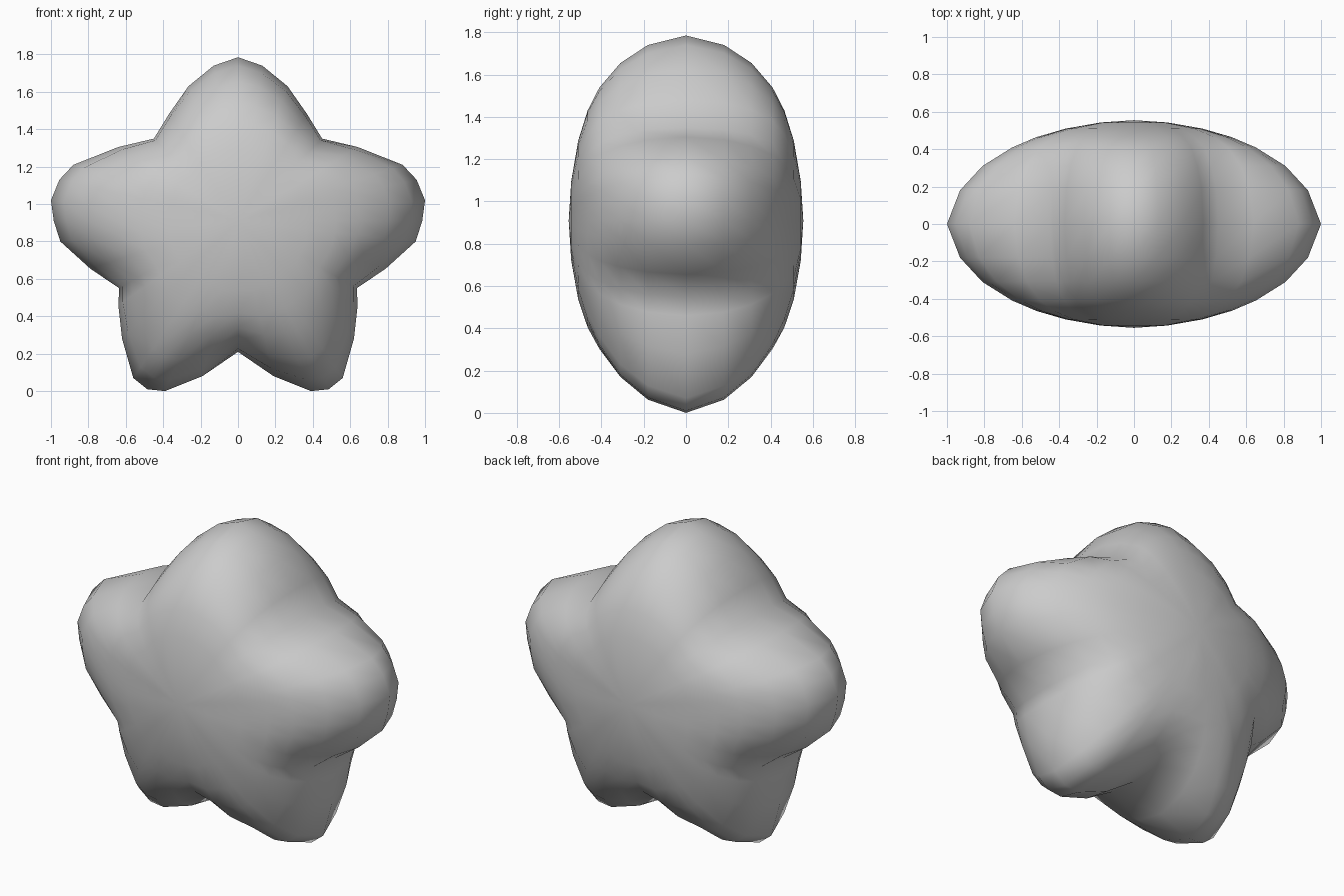
import bpy
import bmesh
from math import hypot

cube = bpy.data.objects.get("Cube")
if cube:
    bpy.data.objects.remove(cube, do_unlink=True)

# Flat colour
grey = bpy.data.materials.new("soft_grey")
grey.use_nodes = True
colour = (0.6, 0.6, 0.6, 1)
grey.diffuse_color = colour
grey.node_tree.nodes["Principled BSDF"].inputs["Base Color"].default_value = colour

# Half outline of the star, from the top tip to the notch between the feet
half = [(0, 1.785), (.13, 1.74), (.265, 1.63), (.37, 1.48), (.45, 1.35),
        (.64, 1.305), (.88, 1.21), (.955, 1.13), (1, 1.02), (.985, .91),
        (.95, .8), (.79, .655), (.635, .55), (.64, .46), (.62, .28),
        (.56, .07), (.485, .01), (.39, 0), (.19, .08), (0, .21)]
outline = half + [(-x, z) for x, z in reversed(half[1:-1])]

# Depth, scale at the arm tips and scale at the notches, rim to middle
layers = [(.18, .93, .98), (.31, .81, .92), (.41, .65, .83),
          (.465, .52, .72), (.51, .36, .55), (.543, .17, .28)]
depth, centre = .555, .91
notch_radius, tip_radius = .67, 1.0
rings = [(-y, t, n) for y, t, n in reversed(layers)] + [(0, 1, 1)] + layers


def contour_point(x, z, y, tip, notch):
    """Shrink an outline point; notches shrink less, so the middle is round."""
    z -= centre
    w = (hypot(x, z) - notch_radius) / (tip_radius - notch_radius)
    s = notch + (tip - notch) * min(max(w, 0), 1)
    return x * s, y, centre + z * s


# Puffy star body: contours bridged together and closed at the middle
bm = bmesh.new()
loops = [[bm.verts.new(contour_point(x, z, *ring)) for x, z in outline]
         for ring in rings]
count = len(outline)
for a, b in zip(loops, loops[1:]):
    for i in range(count):
        j = (i + 1) % count
        bm.faces.new((a[i], a[j], b[j], b[i]))
for loop, y in ((loops[0], -depth), (loops[-1], depth)):
    pole = bm.verts.new((0, y, centre))
    for i in range(count):
        bm.faces.new((loop[i], loop[(i + 1) % count], pole))
bmesh.ops.recalc_face_normals(bm, faces=bm.faces)
for face in bm.faces:
    face.smooth = True

mesh = bpy.data.meshes.new("star_body")
bm.to_mesh(mesh)
bm.free()
mesh.materials.append(grey)
star = bpy.data.objects.new("star_body", mesh)
bpy.context.collection.objects.link(star)
